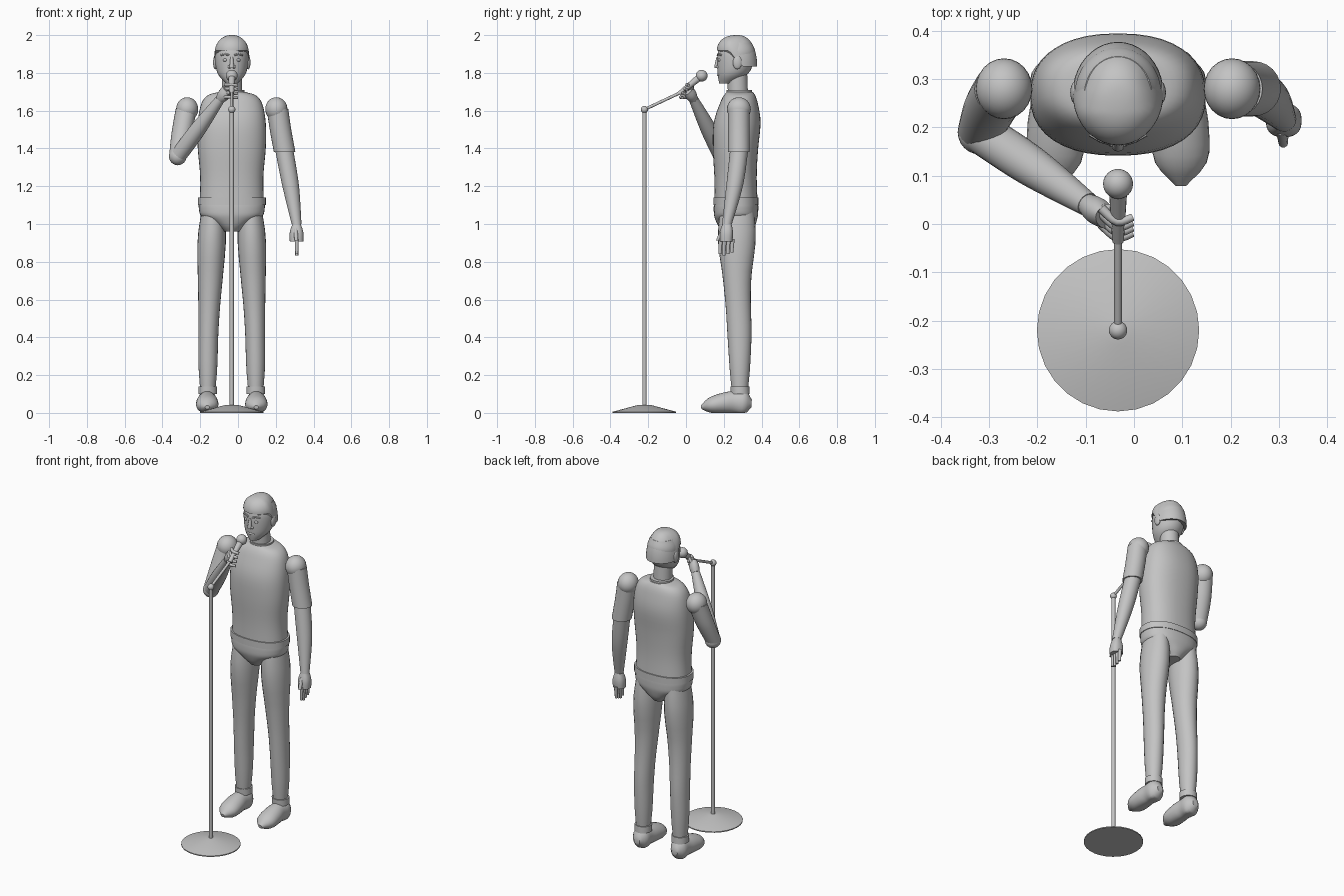
import bpy, bmesh, math
from mathutils import Vector

if "Cube" in bpy.data.objects:
    bpy.data.objects.remove(bpy.data.objects["Cube"])

MIDDLE = -.033    # sideways position of the body and stand
SHOULDER_Y = .28
STAND_Y = -.22

grey = bpy.data.materials.new("plain grey")
grey.use_nodes = True
grey.diffuse_color = (.55, .55, .55, 1)
grey.node_tree.nodes["Principled BSDF"].inputs["Base Color"].default_value = grey.diffuse_color


def at(y, z, offset=0):
    """Point given by depth, height and sideways offset from the middle."""
    return Vector((MIDDLE + offset, y, z))


def finish(name, bm, angle):
    """Turn the mesh into a named, coloured and shaded object."""
    bmesh.ops.recalc_face_normals(bm, faces=bm.faces)
    mesh = bpy.data.meshes.new(name)
    bm.to_mesh(mesh)
    bm.free()
    mesh.materials.append(grey)
    part = bpy.data.objects.new(name, mesh)
    bpy.context.collection.objects.link(part)
    bpy.ops.object.select_all(action='DESELECT')
    bpy.context.view_layer.objects.active = part
    part.select_set(True)
    bpy.ops.object.shade_smooth_by_angle(angle=math.radians(angle))


def sample(values, t):
    """Read a smooth curve through a tuple of numbers or points; other values are constant."""
    if not isinstance(values, tuple):
        return values
    last = len(values) - 1
    i = min(int(t * last), last - 1)
    f = t * last - i
    before, start = values[max(i - 1, 0)], values[i]
    end, after = values[i + 1], values[min(i + 2, last)]
    slope_in, slope_out = (end - before) / 2, (after - start) / 2
    rise = end - start
    return start + f * (slope_in + f * (3 * rise - 2 * slope_in - slope_out
                                        + f * (slope_in + slope_out - 2 * rise)))


def tube(name, path, width, depth=None, sides=24, rings=16, boxy=2, shape=None, angle=40):
    """Skin a path with oval rings; rings stay level when the path is mostly upright."""
    depth = depth or width
    upright = abs((path[-1] - path[0]).normalized().z) > .85
    centres = [sample(path, i / rings) for i in range(rings + 1)]

    def bulge(v):
        return math.copysign(abs(v) ** (2 / boxy), v)

    bm = bmesh.new()
    loops = []
    for i, centre in enumerate(centres):
        across, over = Vector((1, 0, 0)), Vector((0, 1, 0))
        if not upright:
            way = (centres[min(i + 1, rings)] - centres[max(i - 1, 0)]).normalized()
            across = way.cross(Vector((0, 0, 1))).normalized()
            over = across.cross(way)
        across = across * sample(width, i / rings)
        over = over * sample(depth, i / rings)
        loop = []
        for k in range(sides):
            turn = math.tau * k / sides
            point = centre + across * bulge(math.cos(turn)) + over * bulge(math.sin(turn))
            loop.append(bm.verts.new(shape(point) if shape else point))
        loops.append(loop)
    for lower, upper in zip(loops, loops[1:]):
        for k in range(sides):
            n = (k + 1) % sides
            bm.faces.new((lower[k], lower[n], upper[n], upper[k]))
    bm.faces.new(loops[0])
    bm.faces.new(loops[-1])
    finish(name, bm, angle)


def rod(name, start, end, width, sides=16):
    tube(name, (start, end), width, sides=sides, rings=1)


def ball(name, place, size, stretch=(1, 1, 1)):
    bm = bmesh.new()
    bmesh.ops.create_uvsphere(bm, u_segments=24, v_segments=16, radius=size)
    bmesh.ops.scale(bm, vec=stretch, verts=bm.verts)
    bmesh.ops.translate(bm, vec=place, verts=bm.verts)
    finish(name, bm, 40)


# Torso
tube("shirt", (at(.265, 1.12), at(.262, 1.4), at(.28, 1.64), at(.285, 1.7)),
     (.17, .167, .18, .18, .16, .12, .07), (.114, .112, .12, .124, .1, .08, .07),
     sides=40, rings=24, boxy=2.3)
rod("collar", at(.284, 1.68), at(.282, 1.71), .068, sides=32)
rod("neck", at(.275, 1.69), at(.27, 1.82), .053, sides=32)
tube("waistband", (at(.265, 1.1), at(.265, 1.14)), .18, .12, sides=40, rings=1, boxy=2.3)
tube("hips", (at(.27, .96), at(.265, 1.04), at(.265, 1.11)),
     (.045, .09, .16, .174, .175), (.075, .1, .115, .118, .117), sides=40, boxy=2.3)


# Head and hair
def hairline(point):
    """Lift the rim of the hair above the face and let it drop behind the ears."""
    back = min(max((point.y - .23) / .06, 0), 1)
    rim = 1.918 - .083 * back
    point.z = rim + (2 - rim) * point.z
    return point


tube("head", (at(.213, 1.745), at(.25, 1.8), at(.267, 1.9), at(.267, 1.96)),
     (.03, .076, .09, .07), (.037, .083, .1, .08), sides=32)
arcs = [math.radians(9 * i) for i in range(10)] + [math.radians(88)]
dome = [math.cos(a) ** .8 for a in arcs]
tube("hair", tuple(at(.27, math.sin(a)) for a in arcs[:10] + [math.pi / 2]),
     tuple(.094 * d for d in dome), tuple(.107 * d for d in dome),
     sides=40, rings=20, shape=hairline)
tube("nose", (at(.172, 1.885), at(.163, 1.85), at(.16, 1.826)), (.008, .013), .01, sides=12)
ball("lips", at(.174, 1.79), .009, (3, 1, 1))

# Parts that appear on both sides
for label, side in (("left", 1), ("right", -1)):
    ball(label + "_ear", at(.272, 1.855, side * .087), .012, (1, 2, 3))
    ball(label + "_eye", at(.18, 1.868, side * .034), .012, (1, 1, .8))
    ball(label + "_nostril", at(.168, 1.832, side * .012), .009)
    tube(label + "_brow", (at(.167, 1.893, side * .014), at(.173, 1.899, side * .034),
                           at(.186, 1.894, side * .058)), .005, sides=8)
    ball(label + "_shoulder", at(SHOULDER_Y, 1.608, side * .236), .063, (.93, 1, 1))

    tube(label + "_leg", (at(.285, .12, side * .127), at(.283, .42, side * .124),
                          at(.27, .73, side * .113), at(.27, 1.07, side * .1)),
         (.04, .05, .053, .058, .067, .075, .06), (.043, .055, .064, .067, .077, .1, .09))
    rod(label + "_cuff", at(.287, .1, side * .127), at(.285, .14, side * .127), .05, sides=24)
    tube(label + "_shoe", (at(.347, .05, side * .13), at(.23, .055, side * .13),
                           at(.08, .03, side * .13)),
         (.02, .05, .05, .058, .055, .012), (.02, .065, .06, .055, .042, .01),
         shape=lambda point: Vector((point.x, point.y, max(point.z, 0))))

# Left arm, hanging
left_elbow = at(SHOULDER_Y, 1.38, .28)
left_wrist = at(.217, 1, .343)
tube("left_sleeve", (at(SHOULDER_Y, 1.61, .242), at(SHOULDER_Y, 1.5, .258), left_elbow), .057)
tube("left_forearm", (left_elbow, at(.257, 1.2, .312), left_wrist), (.048, .044, .026))
tube("left_palm", (left_wrist, at(.213, .908, .343)), (.022, .036, .036), (.024, .034, .033),
     boxy=2.5)
for i in range(4):
    knuckle = at(.184 + .021 * i, .92, .344)
    tip = knuckle - Vector((0, .004, .087 - .008 * abs(i - 1)))
    rod("left_finger", knuckle, tip, (.011, .008), sides=10)
rod("left_thumb", at(.195, .975, .338), at(.168, .912, .342), (.012, .01), sides=10)

# Right arm, raised
right_elbow = at(.19, 1.357, -.286)
right_wrist = at(.04, 1.66, -.062)
tube("right_sleeve", (at(SHOULDER_Y, 1.61, -.241), at(.24, 1.48, -.265), right_elbow),
     (.056, .054, .046))
ball("right_elbow", right_elbow, .046)
tube("right_forearm", (right_elbow, at(.12, 1.5, -.18), right_wrist), (.043, .042, .025))
tube("right_palm", (right_wrist, at(.012, 1.708, -.023)), (.023, .028, .022), (.025, .034, .034))
for i in range(4):
    knuckle = at(.011 * i, 1.672 + .022 * i, -.035)
    curl = knuckle + Vector((.033, -.028, 0))
    tip = knuckle + Vector((.065, -.019, -.004))
    tube("right_finger", (knuckle, curl, tip), (.01, .008), sides=10, rings=8)
rod("right_thumb", at(.03, 1.7, -.042), at(.032, 1.745, -.002), (.012, .009), sides=10)

# Microphone and stand
joint = at(STAND_Y, 1.606)
ball("microphone_head", at(.083, 1.785), .031)
rod("microphone_body", at(-.035, 1.69), at(.07, 1.775), (.012, .019))
rod("boom", joint, at(-.02, 1.7), .008)
ball("boom_joint", joint, .019)
rod("stand_pole", at(STAND_Y, .02), joint, .011)
tube("stand_base", (at(STAND_Y, 0), at(STAND_Y, .006), at(STAND_Y, .043)), (.168, .168, .03),
     sides=28, rings=2, angle=20)
